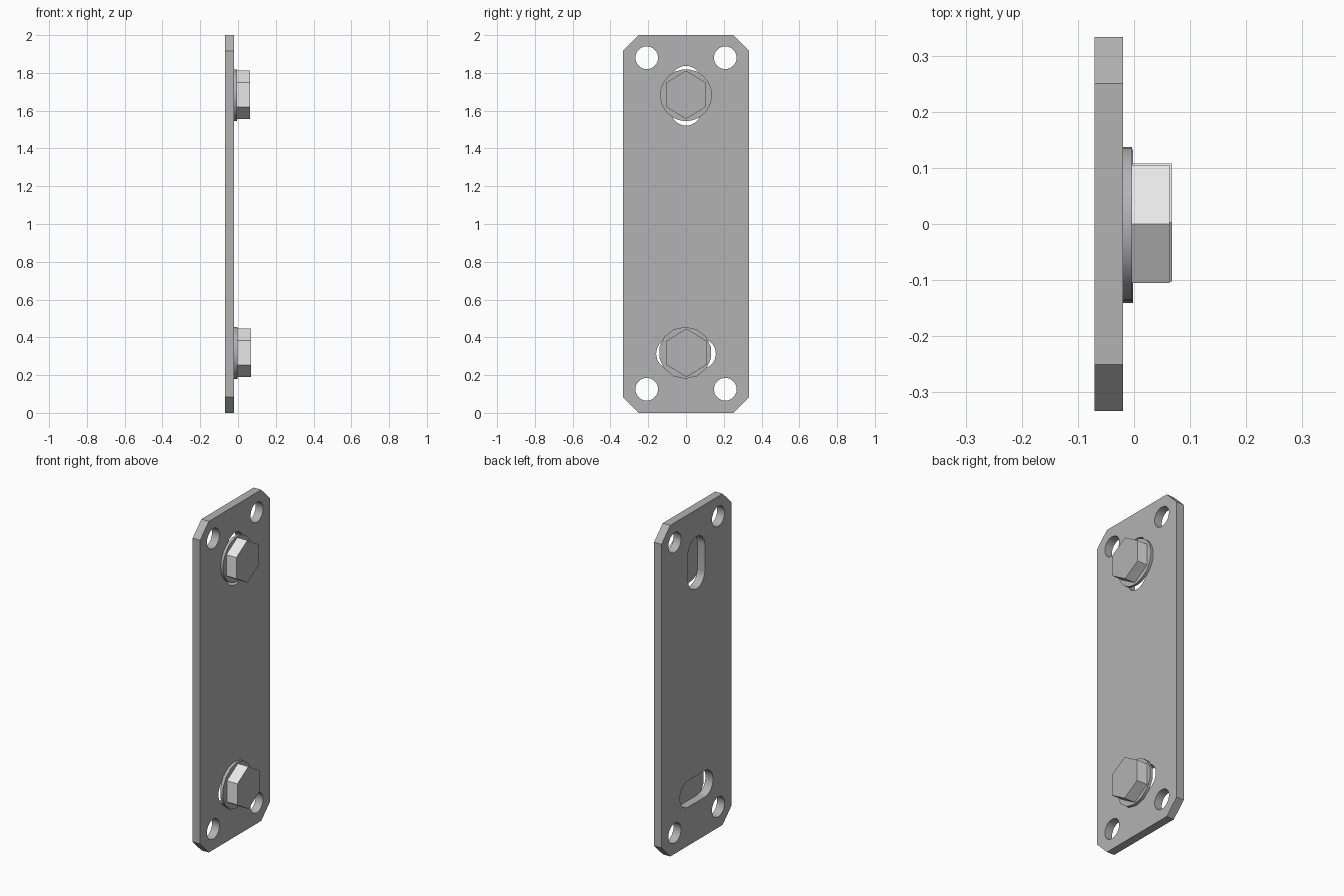
import bpy, bmesh
from math import pi, sin, cos, radians
from mathutils import Matrix

if "Cube" in bpy.data.objects:
    bpy.data.objects.remove(bpy.data.objects["Cube"])


def material(name, v):
    m = bpy.data.materials.new(name)
    m.diffuse_color = (v, v, v, 1)
    m.use_nodes = True
    m.node_tree.nodes["Principled BSDF"].inputs["Base Color"].default_value = m.diffuse_color
    return m


steel = material("grey steel", 0.45)
bright = material("bright steel", 0.80)

# local (x, y, z) -> world (y, z, x)
TO_WORLD = Matrix(((0, 0, 1, 0), (1, 0, 0, 0), (0, 1, 0, 0), (0, 0, 0, 1)))


def arc(cx, cy, r, a0, a1, n):
    return [(cx + r * cos(a0 + (a1 - a0) * i / n),
             cy + r * sin(a0 + (a1 - a0) * i / n)) for i in range(n + 1)]


def smooth(ob):
    bpy.ops.object.select_all(action='DESELECT')
    ob.select_set(True)
    bpy.context.view_layer.objects.active = ob
    bpy.ops.object.shade_smooth_by_angle(angle=radians(35))


def plate(name, loops, x0, x1):
    """Flat plate from an outline and hole loops in the y-z plane."""
    cu = bpy.data.curves.new(name, 'CURVE')
    cu.dimensions = '2D'
    cu.fill_mode = 'BOTH'
    cu.extrude = (x1 - x0) / 2
    for pts in loops:
        s = cu.splines.new('POLY')
        s.points.add(len(pts) - 1)
        for p, (a, b) in zip(s.points, pts):
            p.co = (a, b, 0, 1)
        s.use_cyclic_u = True
    tmp = bpy.data.objects.new(name + "_outline", cu)
    bpy.context.collection.objects.link(tmp)
    bpy.context.view_layer.update()
    me = bpy.data.meshes.new_from_object(tmp)
    bpy.data.objects.remove(tmp)
    bm = bmesh.new()
    bm.from_mesh(me)
    bmesh.ops.remove_doubles(bm, verts=bm.verts, dist=1e-5)
    bm.transform(Matrix.Translation(((x0 + x1) / 2, 0, 0)) @ TO_WORLD)
    bmesh.ops.recalc_face_normals(bm, faces=bm.faces)
    bm.to_mesh(me)
    bm.free()
    me.materials.clear()
    me.materials.append(steel)
    ob = bpy.data.objects.new(name, me)
    bpy.context.collection.objects.link(ob)
    smooth(ob)


def prism(name, y, z, ry, rz, x0, x1, n, bright_sides=False):
    """Solid n-sided prism along x with a corner pointing up."""
    bm = bmesh.new()
    bmesh.ops.create_cone(bm, cap_ends=True, segments=n, radius1=1, radius2=1, depth=1)
    top = max(bm.verts, key=lambda v: v.co.y).co
    if abs(top.x) > 1e-4:
        bm.transform(Matrix.Rotation(pi / n, 4, 'Z'))
    bm.transform(Matrix.Translation(((x0 + x1) / 2, y, z)) @ TO_WORLD
                 @ Matrix.Diagonal((ry, rz, x1 - x0, 1)))
    bmesh.ops.recalc_face_normals(bm, faces=bm.faces)
    for f in bm.faces:
        f.material_index = int(bright_sides and abs(f.normal.x) < 0.5)
    me = bpy.data.meshes.new(name)
    bm.to_mesh(me)
    bm.free()
    me.materials.append(steel)
    if bright_sides:
        me.materials.append(bright)
    ob = bpy.data.objects.new(name, me)
    bpy.context.collection.objects.link(ob)
    if n > 6:
        smooth(ob)


# plate outline with clipped corners
W, C = 0.333, 0.083
outline = [(-W + C, 0), (W - C, 0), (W, C), (W, 2 - C),
           (W - C, 2), (-W + C, 2), (-W, 2 - C), (-W, C)]

# round corner holes
holes = [arc(y, z, 0.06, 0, 2 * pi, 32)[:-1]
         for y in (-0.208, 0.208) for z in (0.125, 1.88)]

# upright slot at the top, level slot at the bottom
R, H = 0.08, 0.078
slot_top = arc(0, 1.679 + H, R, 0, pi, 16) + arc(0, 1.679 - H, R, pi, 2 * pi, 16)
slot_low = arc(H, 0.313, R, -pi / 2, pi / 2, 16) + arc(-H, 0.313, R, pi / 2, 1.5 * pi, 16)
plate("mounting_plate", [outline] + holes + [slot_top, slot_low], -0.07, -0.02)

# washers and hexagonal bolt heads
prism("upper_washer", 0, 1.682, 0.137, 0.137, -0.02, -0.004, 32)
prism("lower_washer", -0.004, 0.318, 0.14, 0.138, -0.02, -0.002, 14)
HEX = 0.105 / cos(pi / 6)
prism("upper_bolt_head", 0, 1.684, HEX, 0.128, -0.004, 0.063, 6, True)
prism("lower_bolt_head", 0.0025, 0.318, HEX, 0.128, -0.002, 0.068, 6, True)
